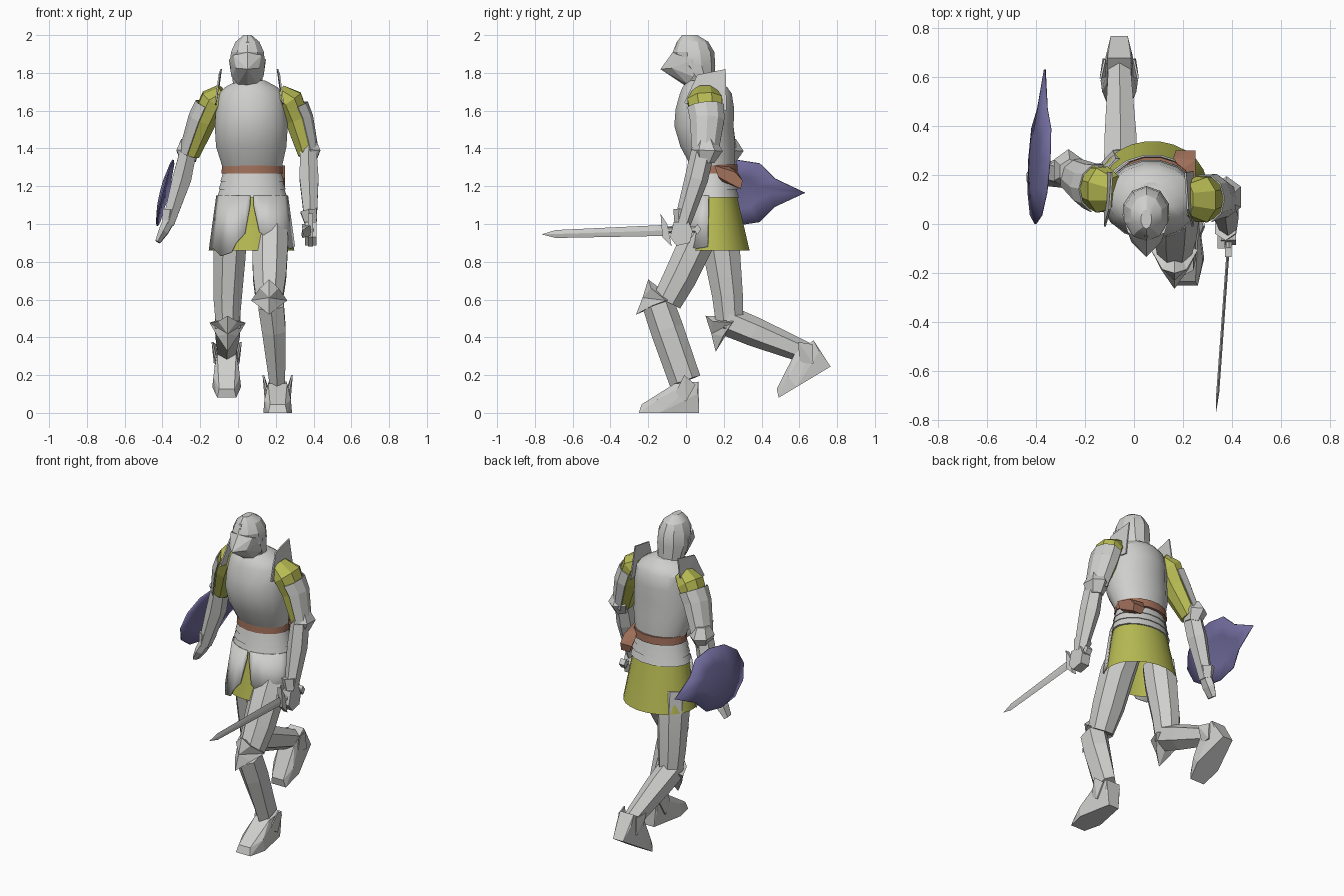
import bpy, bmesh, math
from mathutils import Vector, Matrix

if "Cube" in bpy.data.objects:
    bpy.data.objects.remove(bpy.data.objects["Cube"])


def material(name, rgb):
    m = bpy.data.materials.new(name)
    m.diffuse_color = (*rgb, 1)
    m.use_nodes = True
    b = m.node_tree.nodes["Principled BSDF"]
    b.inputs["Base Color"].default_value = (*rgb, 1)
    b.inputs["Roughness"].default_value = 0.7
    return m


STEEL = material("steel", (0.62, 0.62, 0.61))
CLOTH = material("yellow_cloth", (0.47, 0.49, 0.085))
BLUE = material("shield_violet", (0.165, 0.15, 0.34))
LEATHER = material("leather", (0.36, 0.165, 0.105))


def finish(name, bm, mat, smooth=0, thick=0):
    bmesh.ops.recalc_face_normals(bm, faces=bm.faces[:])
    me = bpy.data.meshes.new(name)
    bm.to_mesh(me)
    bm.free()
    me.materials.append(mat)
    ob = bpy.data.objects.new(name, me)
    bpy.context.collection.objects.link(ob)
    if thick:
        s = ob.modifiers.new("thickness", 'SOLIDIFY')
        s.thickness, s.offset = thick, 0
    if smooth:
        bpy.ops.object.select_all(action='DESELECT')
        ob.select_set(True)
        bpy.context.view_layer.objects.active = ob
        bpy.ops.object.shade_smooth_by_angle(angle=math.radians(smooth))
    return ob


def loft(name, stations, mat, sides=8, flat=False, arc=None, caps=True, smooth=0, thick=0):
    """Skin rings (x, y, z, half width, half depth) along a path; arc gives an open shell."""
    bm = bmesh.new()
    pts = [Vector(s[:3]) for s in stations]
    a0, a1 = arc if arc else (180 / sides, 360 + 180 / sides)
    n = sides + 1 if arc else sides
    rings = []
    for i, s in enumerate(stations):
        t = (pts[min(i + 1, len(pts) - 1)] - pts[max(i - 1, 0)]).normalized()
        if flat:
            t = Vector((0, 0, -1))
        u = (Vector((1, 0, 0)) - t * t.x).normalized()
        v = t.cross(u)
        angles = [math.radians(a0 + (a1 - a0) * k / sides) for k in range(n)]
        rings.append([bm.verts.new(pts[i] + u * s[3] * math.cos(a) + v * s[4] * math.sin(a)) for a in angles])
    for r, q in zip(rings, rings[1:]):
        for k in range(n - 1 if arc else n):
            j = (k + 1) % n
            bm.faces.new((r[k], r[j], q[j], q[k]))
    if caps and not arc:
        bm.faces.new(rings[0])
        bm.faces.new(rings[-1])
    return finish(name, bm, mat, smooth, thick)


def hull(name, points, mat, matrix=None, smooth=0):
    bm = bmesh.new()
    for p in points:
        bm.verts.new(p)
    out = bmesh.ops.convex_hull(bm, input=bm.verts[:])
    bmesh.ops.delete(bm, geom=list({v for v in out["geom_interior"] if isinstance(v, bmesh.types.BMVert)}), context='VERTS')
    bmesh.ops.dissolve_limit(bm, angle_limit=0.02, verts=bm.verts[:], edges=bm.edges[:])
    if matrix:
        bm.transform(matrix)
    return finish(name, bm, mat, smooth)


def placed(origin, degrees=0):
    return Matrix.Translation(origin) @ Matrix.Rotation(math.radians(degrees), 4, 'X')


# Helmet, pointed visor and neck guard
HX = 0.05
loft("helmet", [(HX, .085, 1.70, .075, .07), (HX, .075, 1.78, .085, .075), (HX, .05, 1.84, .097, .105),
                (HX, .04, 1.91, .092, .11), (HX, .035, 1.965, .066, .083), (HX, .02, 2.0, .022, .04)],
     STEEL, 10, flat=True, smooth=25)
hull("visor", [(HX, -.135, 1.82), (HX, -.07, 1.91), (HX, .0, 1.73)] +
     [(HX + s * x, y, z) for s in (-1, 1) for x, y, z in
      ((.075, -.035, 1.895), (.098, .04, 1.87), (.06, -.075, 1.825), (.085, .04, 1.78), (.05, .01, 1.74))], STEEL)
hull("helmet_comb", [(HX + x, y, z) for x in (-.008, .008) for y, z in
                     ((-.072, 1.89), (-.05, 1.962), (.02, 2.0), (.115, 1.965), (.148, 1.88), (.12, 1.8))], STEEL)

# Breastplate, belt and waist bands
CX = 0.07
loft("breastplate", [(CX, .09, 1.76, .075, .08), (CX, .10, 1.725, .14, .12), (CX, .105, 1.69, .178, .14),
                     (CX, .1, 1.61, .19, .158), (CX, .095, 1.52, .197, .16), (CX, .115, 1.41, .19, .148),
                     (CX + .005, .145, 1.30, .16, .118)], STEEL, 16, flat=True, smooth=32)
loft("belt", [(CX + .005, .148, 1.315, .162, .126), (CX + .005, .148, 1.268, .166, .128)],
     LEATHER, 16, flat=True, smooth=30)
for i in range(3):
    z = 1.27 - i * .043
    loft(f"waist_band_{i + 1}", [(CX + .005, .143, z, .158 + i * .008, .117 + i * .005),
                                 (CX + .005, .143, z - .045, .172 + i * .009, .128 + i * .006)],
         STEEL, 16, flat=True, smooth=30)
hull("belt_pouch", [(x, y, z) for x, y, z in
                    ((.25, .15, 1.31), (.19, .22, 1.31), (.25, .17, 1.25), (.16, .27, 1.28), (.25, .26, 1.275),
                     (.25, .30, 1.23), (.17, .30, 1.23), (.25, .29, 1.185), (.19, .29, 1.185), (.23, .19, 1.225))], LEATHER)

# Cloth skirt and the curved hip plates in front of it
SX = 0.075
loft("skirt", [(SX, .143, 1.20, .165, .118), (SX, .146, 1.1, .182, .136), (SX, .15, .86, .225, .188)],
     CLOTH, 24, flat=True, caps=False, smooth=30)


def hip_plate(name, hem):
    bm = bmesh.new()
    rows = []
    for deg, top, low in hem:
        a = math.radians(deg)
        col = []
        for z in (top, low):
            k = (1.16 - z) / .3
            col.append(bm.verts.new((SX + (.188 + .042 * k) * math.sin(a),
                                     .145 + .005 * k - (.138 + .06 * k) * math.cos(a), z)))
        rows.append(col)
    for p, q in zip(rows, rows[1:]):
        bm.faces.new((p[0], q[0], q[1], p[1]))
    finish(name, bm, STEEL, 30, .008)


hip_plate("hip_plate_right", [(-80, 1.15, .86), (-62, 1.15, .87), (-45, 1.15, .83), (-28, 1.15, .85),
                              (-22, 1.15, .90), (-10, 1.15, .95), (-3, 1.15, 1.1)])
hip_plate("hip_plate_left", [(80, 1.15, .88), (62, 1.15, .87), (45, 1.15, .88), (28, 1.15, .9),
                             (10, 1.15, .96), (2, 1.15, 1.1)])

# Upright neck plates on the shoulders
for side, x, out in (("left", .205, 1), ("right", -.085, -1)):
    hull(f"neck_plate_{side}", [(x + out * (dx + t), y, z) for t in (0, .008) for dx, y, z in
                                ((.03, -.01, 1.64), (.01, .06, 1.79), (0, .21, 1.82), (.03, .215, 1.60))], STEEL)


# Legs
def star_knee(name, matrix):
    bm = bmesh.new()
    rim = [(0, -.115, .092), (.05, -.10, .045), (.096, -.02, -.02), (.055, -.1, -.05),
           (0, -.18, -.095), (-.055, -.1, -.05), (-.096, -.02, -.02), (-.05, -.10, .045)]
    rim = [bm.verts.new(p) for p in rim]
    peak, back = bm.verts.new((0, -.145, -.005)), bm.verts.new((0, .02, -.01))
    for k in range(8):
        for c in (peak, back):
            bm.faces.new((rim[k], rim[(k + 1) % 8], c))
    bm.transform(matrix)
    finish(name, bm, STEEL)


def foot(name, matrix):
    half = [(.035, .07, 0), (.05, .06, .1), (.048, .065, .165), (.05, -.06, .155), (.062, -.08, .11),
            (.076, -.14, .0), (.07, -.15, .07), (.05, -.25, 0), (.04, -.235, .045)]
    hull(name, [(s * x, y, z) for s in (-1, 1) for x, y, z in half], STEEL, matrix)
    for s in (-1, 1):
        hull(f"{name}_ankle_wing_{'a' if s > 0 else 'b'}", [(s * (x + t), y, z) for t in (0, .008) for x, y, z in
             ((.05, -.06, .10), (.072, -.01, .20), (.055, .05, .15), (.06, 0, .06))], STEEL, matrix)


loft("thigh_left", [(.17, .12, 1.0, .095, .10), (.17, .055, .9, .103, .10), (.167, -.03, .72, .095, .095),
                    (.165, -.10, .59, .075, .085)], STEEL, 8, smooth=25)
loft("thigh_right", [(-.04, .17, .98, .09, .105), (-.045, .19, .84, .093, .105), (-.055, .22, .62, .082, .088),
                     (-.055, .23, .49, .07, .08)], STEEL, 8, smooth=25)
star_knee("knee_guard_left", placed((.165, -.085, .615)))
star_knee("knee_guard_right", placed((-.055, .25, .505), 35))
loft("shin_left", [(.175, -.145, .57, .078, .085), (.19, -.1, .44, .072, .088), (.208, -.005, .17, .048, .085)], STEEL, 6)
loft("shin_right", [(-.055, .215, .49, .078, .08), (-.055, .36, .43, .074, .078), (-.06, .655, .31, .05, .055)], STEEL, 6)
foot("foot_left", placed((.21, 0, 0)))
foot("foot_right", placed((-.06, .705, .209), 31))

# Arms: cloth sleeve, outer arm plate, elbow guard, forearm, cuff and hand
ARMS = {
    "left": ([(.215, .1, 1.695), (.275, .1, 1.655), (.315, .11, 1.55), (.365, .1, 1.37)],
             [(.372, .09, 1.39), (.376, .055, 1.24), (.385, -.02, 1.0)], (-110, 70)),
    "right": ([(-.075, .13, 1.695), (-.13, .14, 1.655), (-.18, .155, 1.55), (-.25, .2, 1.37)],
              [(-.262, .2, 1.39), (-.297, .21, 1.24), (-.37, .2, 1.0)], (110, 290)),
}
for side, (upper, lower, arc) in ARMS.items():
    out = 1 if side == "left" else -1
    loft(f"sleeve_{side}", [(*p, w, d) for p, w, d in zip(upper, (.05, .075, .07, .05), (.07, .1, .085, .06))],
         CLOTH, 8)
    a, b, c = (Vector(p) for p in upper[1:])
    loft(f"arm_plate_{side}", [(*(a.lerp(b, .35)), .083, .1), (*b, .083, .094), (*c, .062, .07)],
         STEEL, 5, arc=arc, thick=.006)
    e = Vector(lower[0])
    loft(f"elbow_guard_{side}", [(*(e + Vector((0, .015, .055))), .045, .05), (*(e + Vector((out * .005, .02, 0))), .068, .085),
                                 (*(e + Vector((0, .01, -.06))), .045, .05)], STEEL, 6)
    loft(f"forearm_{side}", [(*p, w, d) for p, w, d in zip(lower, (.05, .058), (.062, .062))] +
         [(*lower[2], .036, .044)], STEEL, 6)
    w = Vector(lower[2])
    loft(f"cuff_{side}", [(*(w + Vector((-out * .012, .01, .07))), .05, .058), (*w, .034, .042)], STEEL, 6)

hull("hand_left", [(.385 + x, y, z) for x in (-.03, .03) for y, z in
                   ((-.065, 1.01), (.015, 1.01), (.035, .96), (.02, .90), (-.05, .885), (-.085, .93))], STEEL)
hull("thumb_left", [(.36 + x, y, z) for x in (-.02, .01) for y, z in
                    ((-.03, 1.0), (-.1, .985), (-.1, .95), (-.03, .95))], STEEL)
loft("hand_right", [(-.37, .2, 1.01, .034, .042), (-.395, .195, .96, .03, .048), (-.425, .19, .905, .016, .035)], STEEL, 6)

# Sword
loft("sword_grip", [(.395, .065, .972, .016, .016), (.385, -.12, .966, .013, .013)], STEEL, 6)
hull("sword_guard", [(.384 + x, y, z) for x in (-.014, .014) for y, z in
                     ((-.135, 1.055), (-.10, 1.0), (-.095, .94), (-.075, .88), (-.125, .93), (-.125, 1.0))], STEEL)
hull("sword_pommel", [(.395 + x, .06 + y, .972 + z) for x in (-.018, .018) for y, z in
                      ((-.02, 0), (0, .028), (.02, 0), (0, -.028))], STEEL)
hull("sword_blade", [(.335, -.765, .945), (.341, -.69, .968), (.341, -.69, .926), (.383, -.11, .995), (.383, -.11, .937)] +
     [(x + t, y, z) for t in (-.006, .006) for x, y, z in ((.341, -.69, .947), (.383, -.11, .966))], STEEL)

# Shield: shallow curved plate with a pointed tail
half = [(.63, 0), (.47, .075), (.39, .155), (.26, .175), (.13, .155), (.035, .09), (0, 0)]
outline = half + [(y, -z) for y, z in half[-2:0:-1]]
bm = bmesh.new()


def shield_point(y, z, bulge):
    return bm.verts.new((-.383 + .06 * (y - .3) + .24 * z - bulge, y, 1.165 + z))


rim = [shield_point(y, z, 0) for y, z in outline]
ring = [shield_point(.28 + (y - .28) * .5, z * .5, .018) for y, z in outline]
for k in range(len(rim)):
    j = (k + 1) % len(rim)
    bm.faces.new((rim[k], rim[j], ring[j], ring[k]))
bm.faces.new(ring)
finish("shield", bm, BLUE, 30, .008)
